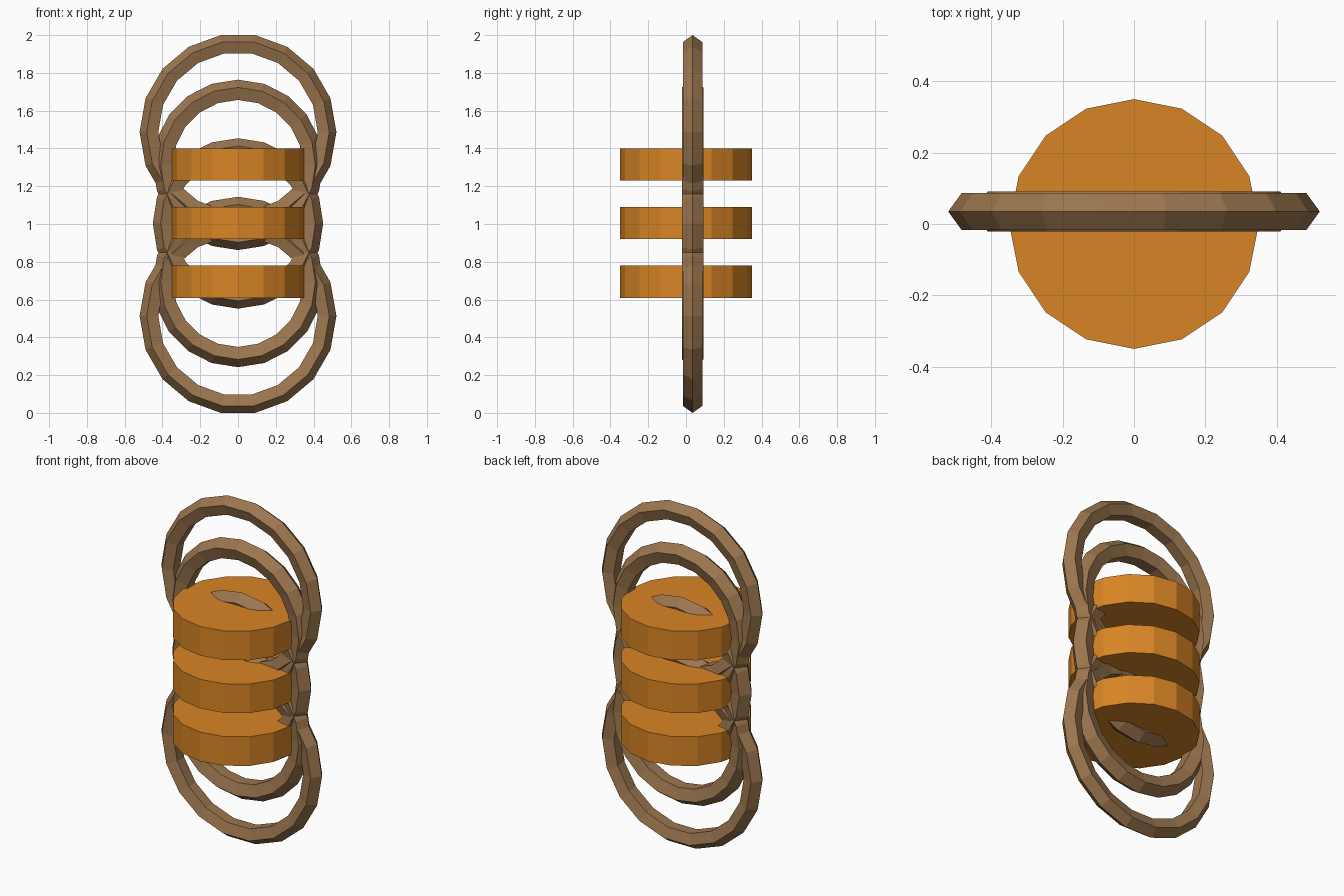
import bpy, bmesh, math

if "Cube" in bpy.data.objects:
    bpy.data.objects.remove(bpy.data.objects["Cube"])


def material(name, color):
    m = bpy.data.materials.new(name)
    m.diffuse_color = (*color, 1)
    m.use_nodes = True
    m.node_tree.nodes["Principled BSDF"].inputs["Base Color"].default_value = m.diffuse_color
    return m


ORANGE = material("orange", (0.69, 0.235, 0.018))
BROWN = material("brown", (0.33, 0.18, 0.077))


def finish(bm, name, mat, location):
    bmesh.ops.recalc_face_normals(bm, faces=bm.faces)
    mesh = bpy.data.meshes.new(name)
    bm.to_mesh(mesh)
    bm.free()
    mesh.materials.append(mat)
    ob = bpy.data.objects.new(name, mesh)
    ob.location = location
    bpy.context.collection.objects.link(ob)
    return ob


def disc(name, z, radius=0.35, height=0.171, sides=16):
    bm = bmesh.new()
    bmesh.ops.create_cone(bm, cap_ends=True, segments=sides, radius1=radius,
                          radius2=radius, depth=height)
    return finish(bm, name, ORANGE, (0, 0, z))


def ring(name, z, outer, tube, sides, start):
    """Upright ring with a five-sided tube whose ridge points outward."""
    bm = bmesh.new()
    loops = []
    for i in range(sides):
        a = start + math.tau * i / sides
        loop = []
        for j in range(5):
            b = math.tau * j / 5
            r = outer - tube + tube * math.cos(b)
            loop.append(bm.verts.new((r * math.sin(a), tube * math.sin(b), r * math.cos(a))))
        loops.append(loop)
    for i in range(sides):
        p, q = loops[i], loops[(i + 1) % sides]
        for j in range(5):
            k = (j + 1) % 5
            bm.faces.new((p[j], p[k], q[k], q[j]))
    return finish(bm, name, BROWN, (0, 0.035, z))


# Three stacked discs, each with a ring passing through it
for label, offset in (("lower", -0.31), ("middle", 0), ("upper", 0.31)):
    disc(label + "_disc", 1.005 + offset)
    ring(label + "_ring", 1.003 + offset, 0.451, 0.0593, 20, 0)

# Large rings reaching to the top and bottom
for label, z in (("bottom", 0.513), ("top", 1.487)):
    ring(label + "_large_ring", z, 0.521, 0.0547, 18, math.radians(10))
